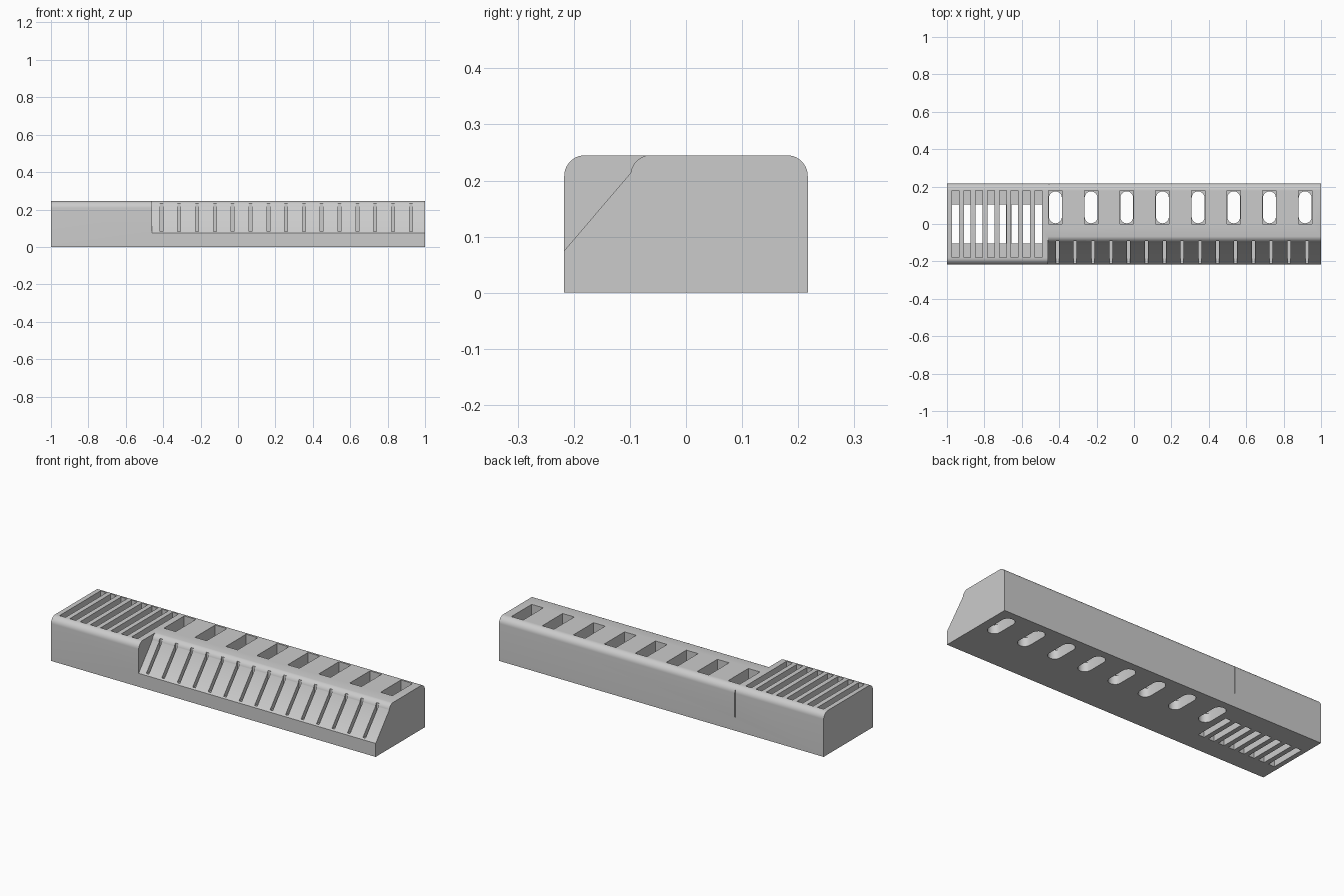
import bpy, bmesh, math

cube = bpy.data.objects.get("Cube")
if cube:
    bpy.data.objects.remove(cube, do_unlink=True)

grey = bpy.data.materials.new("plain grey")
grey.use_nodes = True
grey.diffuse_color = (0.6, 0.6, 0.6, 1)
grey.node_tree.nodes["Principled BSDF"].inputs["Base Color"].default_value = (0.6, 0.6, 0.6, 1)

HALF_Y, TOP, R = 0.217, 0.245, 0.037
STEP_X = -0.46


def arc(cx, cy, r, start, end, steps=10):
    angles = [math.radians(start + (end - start) * i / steps) for i in range(steps + 1)]
    return [(cx + r * math.cos(a), cy + r * math.sin(a)) for a in angles]


def add_prism(bm, points, to_3d, low, high):
    """Extrude a 2D outline between two levels."""
    a = [bm.verts.new(to_3d(p, low)) for p in points]
    b = [bm.verts.new(to_3d(p, high)) for p in points]
    bm.faces.new(a)
    bm.faces.new(b[::-1])
    for i in range(len(points)):
        j = (i + 1) % len(points)
        bm.faces.new((a[j], a[i], b[i], b[j]))


def along_x(p, x):
    return (x, p[0], p[1])


def along_z(p, z):
    return (p[0], p[1], z)


def add_box(bm, x, width, y0, y1, z0, z1):
    w = width / 2
    add_prism(bm, [(x - w, y0), (x + w, y0), (x + w, y1), (x - w, y1)], along_z, z0, z1)


def finish(bm, name):
    bmesh.ops.recalc_face_normals(bm, faces=bm.faces)
    mesh = bpy.data.meshes.new(name)
    bm.to_mesh(mesh)
    bm.free()
    mesh.materials.append(grey)
    obj = bpy.data.objects.new(name, mesh)
    bpy.context.collection.objects.link(obj)
    return obj


def cut(target, bm, name):
    cutter = finish(bm, name)
    cutter.hide_render = True
    mod = target.modifiers.new(name, "BOOLEAN")
    mod.operation, mod.solver, mod.object = "DIFFERENCE", "EXACT", cutter
    bpy.context.view_layer.objects.active = target
    bpy.ops.object.modifier_apply(modifier=mod.name)
    bpy.data.objects.remove(cutter, do_unlink=True)


# Holder body with rounded long top edges
bm = bmesh.new()
outline = [(-HALF_Y, 0), (HALF_Y, 0)]
outline += arc(HALF_Y - R, TOP - R, R, 0, 90)
outline += arc(R - HALF_Y, TOP - R, R, 90, 180)
add_prism(bm, outline, along_x, -1, 1)
body = finish(bm, "holder_body")

# Sloping front with a rounded upper edge
bm = bmesh.new()
slope = [(-0.3, -0.02), (-HALF_Y, 0.075)]
slope += arc(-0.062, TOP + 0.0005 - R, R, 172, 90)
slope += [(-0.062, 0.4), (-0.3, 0.4)]
slope[0] = (-0.3, 0.075)
add_prism(bm, slope, along_x, STEP_X, 1.1)
cut(body, bm, "slope_cutter")

# Narrow notches in the slope, wide slots and pockets in the top
bm = bmesh.new()
for i in range(15):
    add_box(bm, -0.41 + i * 0.0953, 0.016, -0.21, -0.09, 0.08, 0.24)
slot_x = [-0.955 + i * 0.0634 for i in range(8)]
pocket_x = [-0.42 + i * 0.1907 for i in range(8)]
for x in slot_x:
    add_box(bm, x, 0.037, -0.18, 0.18, 0.05, 0.4)
for x in pocket_x:
    add_box(bm, x, 0.072, 0, 0.178, 0.05, 0.4)
# Thin groove on the back
add_box(bm, -0.455, 0.006, 0.212, 0.3, 0.075, 0.225)
cut(body, bm, "pocket_cutter")

# Smaller openings through the floor of each slot and pocket
bm = bmesh.new()
for x in slot_x:
    add_box(bm, x, 0.0365, -0.103, 0.103, -0.1, 0.1)
for x in pocket_x:
    oval = arc(x, 0.14, 0.0345, 0, 180) + arc(x, 0.038, 0.0345, 180, 360)
    add_prism(bm, oval, along_z, -0.1, 0.1)
cut(body, bm, "floor_hole_cutter")

# Smooth the rounded edges only
bpy.ops.object.select_all(action="DESELECT")
body.select_set(True)
bpy.context.view_layer.objects.active = body
bpy.ops.object.shade_smooth_by_angle(angle=math.radians(30))
